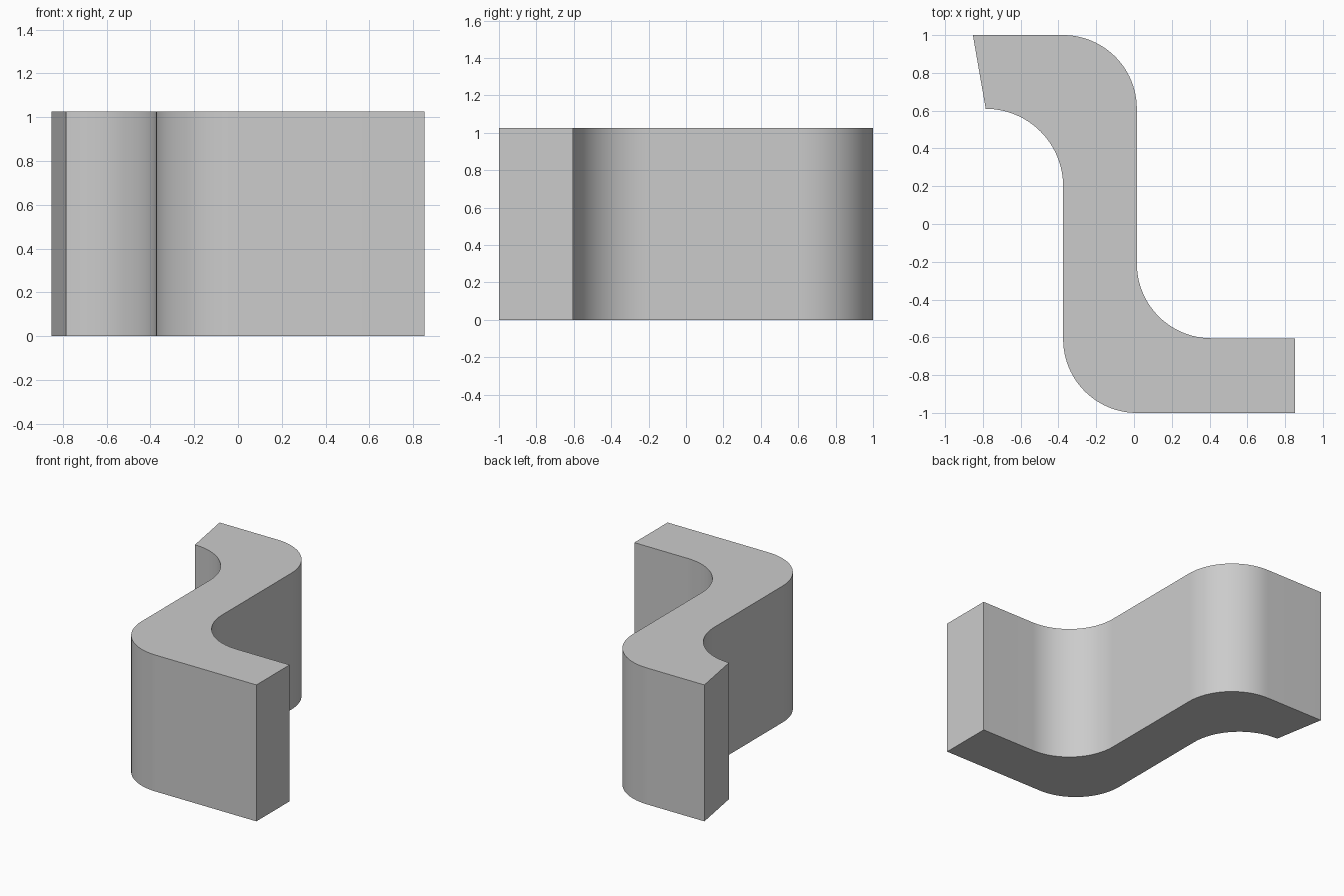
import bpy
import bmesh
from math import cos, sin, radians

cube = bpy.data.objects.get("Cube")
if cube:
    bpy.data.objects.remove(cube, do_unlink=True)

HEIGHT = 1.025
STEPS = 24


def arc(cx, cy, r, start, end):
    """Points along a circular bend, angles in degrees."""
    angles = [radians(start + (end - start) * i / STEPS) for i in range(STEPS + 1)]
    return [(cx + r * cos(a), cy + r * sin(a)) for a in angles]


# Plan outline of the S-shaped bracket, counterclockwise
outline = [(0.853, -1), (0.853, -0.605)]
outline += arc(0.41, -0.21, 0.395, 270, 180)    # inner lower bend
outline += arc(-0.375, 0.61, 0.39, 0, 90)       # outer upper bend
outline += [(-0.853, 1)]                        # slanted end
outline += arc(-0.785, 0.2, 0.41, 90, 0)        # inner upper bend
outline += arc(0.015, -0.61, 0.39, 180, 270)    # outer lower bend

# Extrude the outline upward
bm = bmesh.new()
base = bm.faces.new([bm.verts.new((x, y, 0)) for x, y in outline])
result = bmesh.ops.extrude_face_region(bm, geom=[base], use_keep_orig=True)
top_verts = [g for g in result["geom"] if isinstance(g, bmesh.types.BMVert)]
bmesh.ops.translate(bm, verts=top_verts, vec=(0, 0, HEIGHT))
bmesh.ops.recalc_face_normals(bm, faces=bm.faces)
mesh = bpy.data.meshes.new("s_bracket")
bm.to_mesh(mesh)
bm.free()

bracket = bpy.data.objects.new("s_bracket", mesh)
bpy.context.collection.objects.link(bracket)

# Plain grey material
grey = bpy.data.materials.new("light_grey")
grey.use_nodes = True
colour = (0.6, 0.6, 0.6, 1)
grey.diffuse_color = colour
grey.node_tree.nodes["Principled BSDF"].inputs["Base Color"].default_value = colour
mesh.materials.append(grey)

# Smooth bends with sharp ends and rims
bpy.ops.object.select_all(action="DESELECT")
bracket.select_set(True)
bpy.context.view_layer.objects.active = bracket
bpy.ops.object.shade_smooth_by_angle(angle=radians(30))
